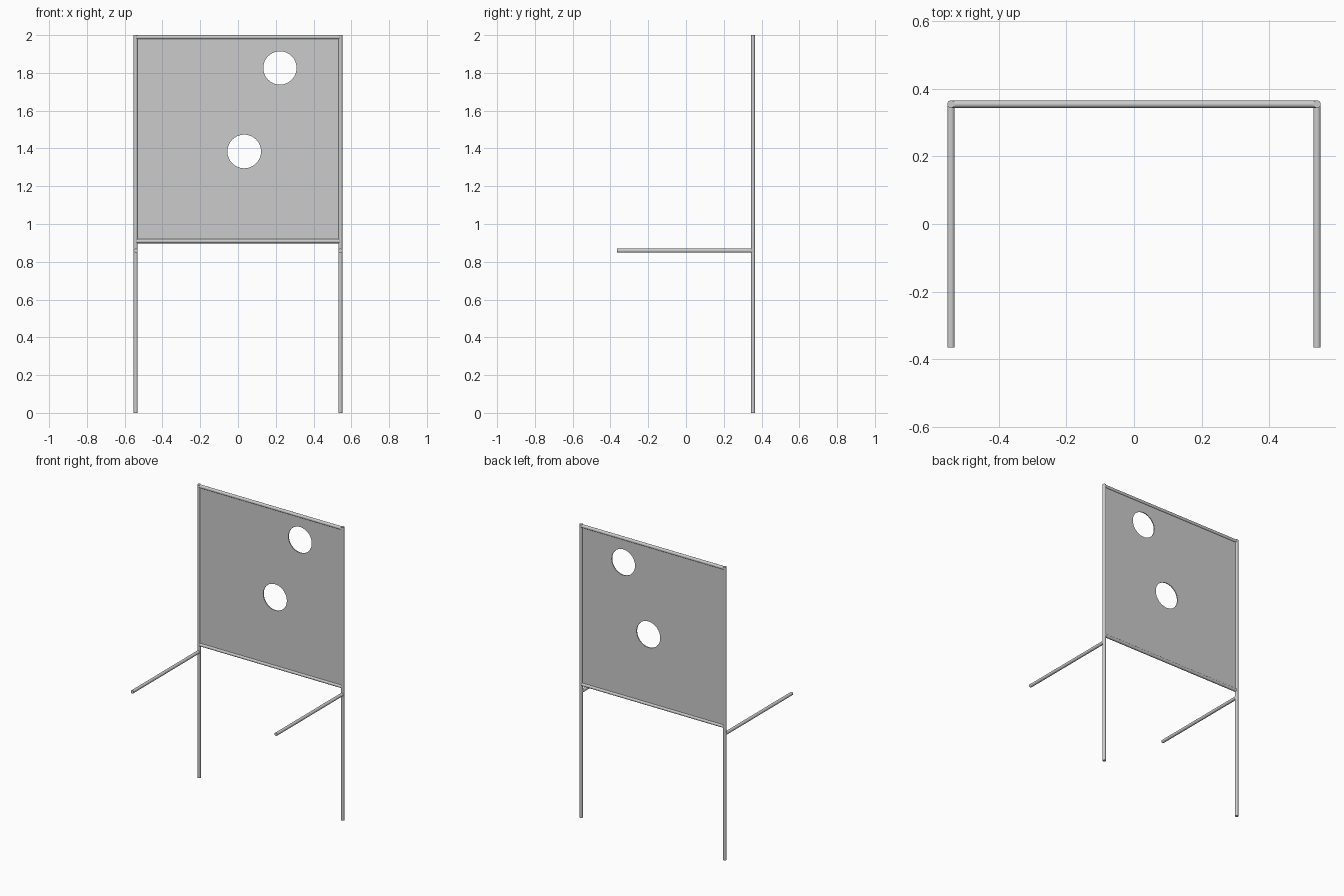
import bpy
from math import cos, sin, pi, radians
from mathutils import Vector

if "Cube" in bpy.data.objects:
    bpy.data.objects.remove(bpy.data.objects["Cube"])

R = 0.011                      # tube radius
X, Y = 0.542, 0.355            # tube centre lines
TOP, BOTTOM, ARM = 2 - R, 0.909, 0.859


def tube(name, a, b):
    a, b = Vector(a), Vector(b)
    bpy.ops.mesh.primitive_cylinder_add(vertices=32, radius=R, depth=(b - a).length,
                                        location=(a + b) / 2)
    ob = bpy.context.object
    ob.name = name
    ob.rotation_euler = (b - a).to_track_quat('Z', 'Y').to_euler()
    bpy.ops.object.shade_smooth_by_angle(angle=radians(40))


# Upright posts and forward arms, one pair per side
for side, sx in (("left", -X), ("right", X)):
    tube(side + "_post", (sx, Y, 0), (sx, Y, 2))
    tube(side + "_arm", (sx, -0.366, ARM), (sx, Y, ARM))

# Horizontal rails framing the panel
for name, z in (("top_rail", TOP), ("bottom_rail", BOTTOM)):
    tube(name, (-X, Y, z), (X, Y, z))

# Thin panel: filled outline with two round holes
curve = bpy.data.curves.new("target_panel", 'CURVE')
curve.dimensions = '2D'
curve.fill_mode = 'BOTH'
curve.extrude = 0.003


def outline(points):
    s = curve.splines.new('POLY')
    s.points.add(len(points) - 1)
    for p, (x, z) in zip(s.points, points):
        p.co = (x, z, 0, 1)
    s.use_cyclic_u = True


def circle(cx, cz, r, n=64):
    return [(cx + r * cos(2 * pi * i / n), cz + r * sin(2 * pi * i / n)) for i in range(n)]


outline([(-X, BOTTOM), (X, BOTTOM), (X, TOP), (-X, TOP)])
outline(circle(0.222, 1.826, 0.088))
outline(circle(0.033, 1.384, 0.089))

panel = bpy.data.objects.new("target_panel", curve)
bpy.context.collection.objects.link(panel)
panel.location.y = Y
panel.rotation_euler.x = pi / 2
bpy.ops.object.select_all(action='DESELECT')
panel.select_set(True)
bpy.context.view_layer.objects.active = panel
bpy.ops.object.convert(target='MESH')
bpy.ops.object.shade_smooth_by_angle(angle=radians(40))
